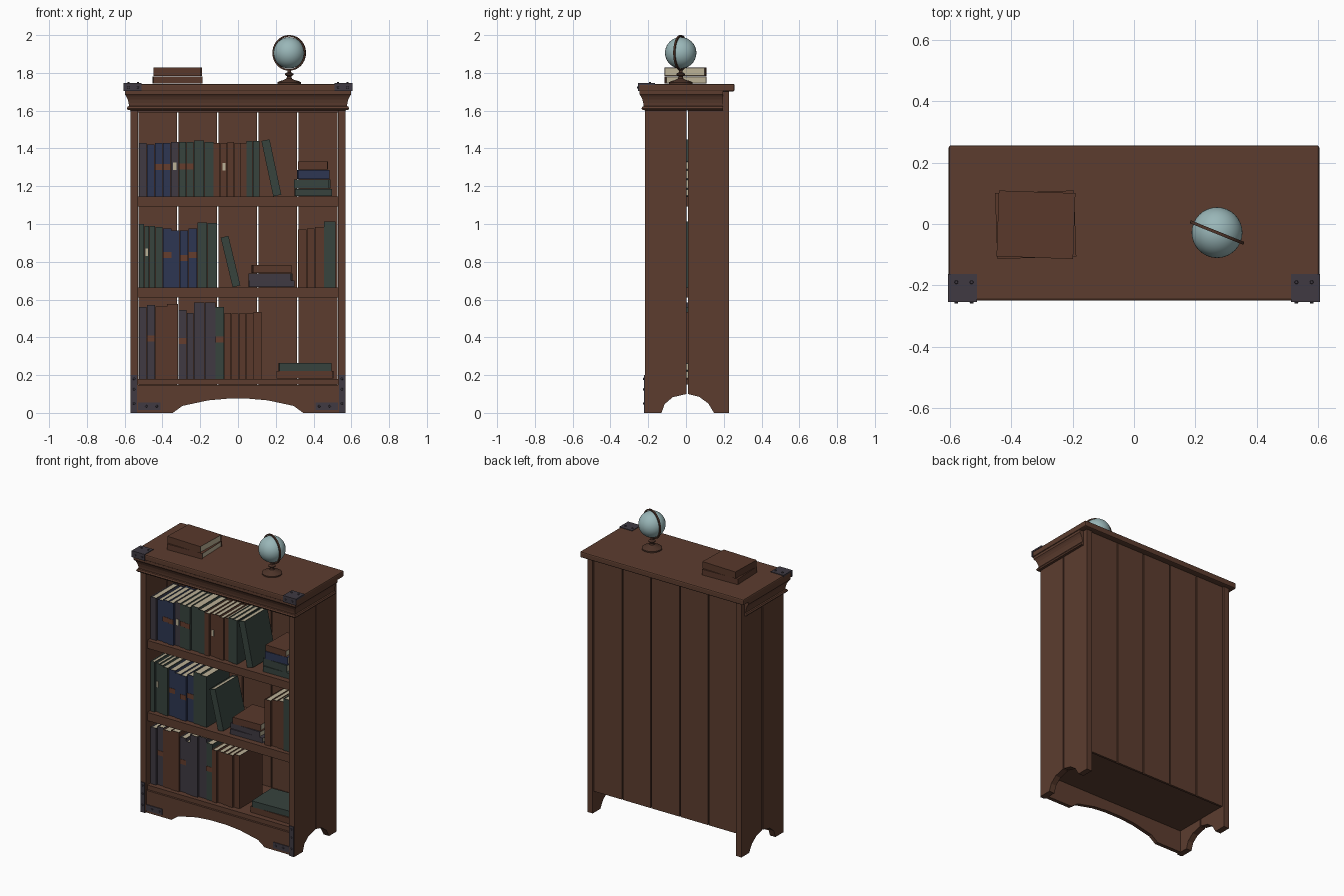
import bpy, bmesh, math
from mathutils import Matrix, Vector

if "Cube" in bpy.data.objects:
    bpy.data.objects.remove(bpy.data.objects["Cube"])


def material(name, rgb):
    m = bpy.data.materials.new(name)
    m.diffuse_color = (*rgb, 1)
    m.use_nodes = True
    m.node_tree.nodes["Principled BSDF"].inputs["Base Color"].default_value = m.diffuse_color
    return m


WOOD = material("walnut wood", (0.107, 0.046, 0.028))
DARK = material("dark turned wood", (0.075, 0.034, 0.022))
IRON = material("blackened iron", (0.050, 0.042, 0.055))
PAGE = material("page cream", (0.50, 0.44, 0.31))
GLOBE = material("globe blue", (0.32, 0.47, 0.48))
COVERS = {
    "n": material("navy cover", (0.027, 0.037, 0.085)),
    "p": material("plum cover", (0.050, 0.042, 0.055)),
    "g": material("green cover", (0.038, 0.056, 0.048)),
    "b": material("brown cover", (0.100, 0.040, 0.024)),
}
RUST = material("rust band", (0.13, 0.047, 0.026))


def finish(name, bm, *mats, bevel=0, smooth=False):
    bmesh.ops.recalc_face_normals(bm, faces=bm.faces)
    for f in bm.faces:
        f.smooth = smooth
    me = bpy.data.meshes.new(name)
    bm.to_mesh(me)
    bm.free()
    for m in mats:
        me.materials.append(m)
    ob = bpy.data.objects.new(name, me)
    bpy.context.collection.objects.link(ob)
    if bevel:
        mod = ob.modifiers.new("bevel", "BEVEL")
        mod.width, mod.segments = bevel, 2
    if smooth:
        bpy.context.view_layer.objects.active = ob
        ob.select_set(True)
        bpy.ops.object.shade_smooth_by_angle(angle=math.radians(40))
        ob.select_set(False)
    return ob


def box(name, x, y, z, mat, bevel=0, matrix=Matrix()):
    bm = bmesh.new()
    size = Matrix.Diagonal((x[1] - x[0], y[1] - y[0], z[1] - z[0], 1))
    mid = Matrix.Translation((sum(x) / 2, sum(y) / 2, sum(z) / 2))
    bmesh.ops.create_cube(bm, size=1, matrix=matrix @ mid @ size)
    return finish(name, bm, mat, bevel=bevel)


def prism(name, pts, place, depth, mat):
    """Extrude a 2D outline; place(u, v, w) maps to 3D."""
    bm = bmesh.new()
    a, b = [[bm.verts.new(place(u, v, w)) for u, v in pts] for w in depth]
    bm.faces.new(a)
    bm.faces.new(b)
    for i in range(len(pts)):
        j = (i + 1) % len(pts)
        bm.faces.new((a[i], a[j], b[j], b[i]))
    return finish(name, bm, mat)


def bolt(x, y, z, axis):
    bm = bmesh.new()
    rot = Matrix.Rotation(math.pi / 2, 4, "X") if axis == "y" else Matrix()
    bmesh.ops.create_cone(bm, cap_ends=True, segments=8, radius1=0.007, radius2=0.005,
                          depth=0.008, matrix=Matrix.Translation((x, y, z)) @ rot)
    finish("bolt", bm, IRON)


# --- side panels: two planks each, with an arched foot
front_plank = [(-0.217, 0), (-0.13, 0), (-0.113, 0.047), (-0.07, 0.083), (0.002, 0.10),
               (0.002, 1.705), (-0.217, 1.705)]
back_plank = [(0.010, 0.10), (0.07, 0.085), (0.118, 0.05), (0.148, 0), (0.228, 0),
              (0.228, 1.705), (0.010, 1.705)]
for s, side in ((-1, "left"), (1, "right")):
    for pts, nm in ((front_plank, "front"), (back_plank, "back")):
        prism(f"{side}_{nm}_side_plank", pts, lambda u, v, w: (w, u, v),
              (s * 0.53, s * 0.57), WOOD)

# --- back planks
edges = [-0.53, -0.319, -0.107, 0.105, 0.317, 0.53]
for i in range(5):
    box("back_plank", (edges[i] + 0.004, edges[i + 1] - 0.004), (0.203, 0.218), (0.145, 1.705), WOOD)

# --- shelves, rail and apron
for z0, z1 in ((0.15, 0.18), (0.61, 0.665), (1.093, 1.146)):
    box("shelf", (-0.53, 0.53), (-0.20, 0.203), (z0, z1), WOOD)
box("top_rail", (-0.53, 0.53), (-0.205, -0.18), (1.59, 1.705), WOOD)
half = [(0.345, 0), (0.295, 0.037), (0.16, 0.066), (0.06, 0.075)]
apron = [(-0.53, 0.148), (-0.53, 0)] + [(-u, v) for u, v in half] + half[::-1] + [(0.53, 0), (0.53, 0.148)]
prism("arched_apron", apron, lambda u, v, w: (u, w, v), (-0.21, -0.185), WOOD)

# --- top slab and cornice moulding swept around front and sides
box("top_slab", (-0.605, 0.605), (-0.25, 0.257), (1.702, 1.742), WOOD, bevel=0.008)
bm = bmesh.new()
profile = [(0, 1.602), (0.014, 1.604), (0.019, 1.612), (0.014, 1.621), (0.007, 1.624), (0.009, 1.64),
           (0.014, 1.66), (0.021, 1.675), (0.029, 1.686), (0.029, 1.703), (0, 1.703)]
rows = [[bm.verts.new(p) for p in ((-0.57 - d, 0.195, z), (-0.57 - d, -0.217 - d, z),
                                   (0.57 + d, -0.217 - d, z), (0.57 + d, 0.195, z))]
        for d, z in profile]
for i in range(len(rows)):
    a, b = rows[i], rows[(i + 1) % len(rows)]
    for k in range(3):
        bm.faces.new((a[k], a[k + 1], b[k + 1], b[k]))
for k in (0, 3):
    bm.faces.new([r[k] for r in rows])
finish("cornice", bm, WOOD)

# --- iron straps with bolts
for s in (-1, 1):
    def span(a, b):
        return tuple(sorted((s * a, s * b)))
    box("corner_plate_top", span(0.512, 0.607), (-0.255, -0.163), (1.735, 1.746), IRON)
    box("corner_plate_front", span(0.512, 0.607), (-0.255, -0.247), (1.703, 1.746), IRON)
    box("foot_strap_upright", span(0.535, 0.566), (-0.222, -0.214), (0.0, 0.20), IRON)
    box("foot_strap_level", span(0.41, 0.535), (-0.215, -0.208), (0.015, 0.055), IRON)
    for x in (0.53, 0.58):
        bolt(s * x, -0.19, 1.747, "z")
        bolt(s * x, -0.256, 1.723, "y")
    for z in (0.05, 0.125, 0.18):
        bolt(s * 0.55, -0.224, z, "y")
    for x in (0.43, 0.485):
        bolt(s * x, -0.217, 0.035, "y")


# --- books: covered box with a sunken page block at the head
def book(color, w, d, h, matrix, bands=(), label=0):
    bm = bmesh.new()
    bmesh.ops.create_cube(bm, size=1, matrix=Matrix.Translation((0, d / 2, h / 2))
                          @ Matrix.Diagonal((w, d, h, 1)))
    bm.faces.ensure_lookup_table()
    top = max(bm.faces, key=lambda f: f.calc_center_median().z)
    bmesh.ops.inset_individual(bm, faces=[top], thickness=0.004)
    bmesh.ops.translate(bm, verts=top.verts, vec=(0, 0, -0.006))
    top.material_index = 1
    bm.transform(matrix)
    finish("book", bm, COVERS[color], PAGE)
    for f in bands:
        box("spine_band", (-w / 2, w / 2), (-0.002, 0.001), (f * h - 0.016, f * h + 0.016), RUST, matrix=matrix)
    if label:
        box("spine_label", (-w / 4, w / 4), (-0.003, 0.001), (label * h - 0.02, label * h + 0.02),
            PAGE, matrix=matrix)


def row(z, x, items):
    """Standing books: (colour, width, top height, optional bands, optional label)."""
    for i, (c, w, top, *extra) in enumerate(items):
        y = -0.172 + 0.006 * (i * 5 % 3)
        book(c, w - 0.002, 0.24, top - z, Matrix.Translation((x + w / 2, y, z)), *extra)
        x += w


def stack(z, items, y=-0.165, depth=0.22):
    """Lying books, heads to the right: (colour, left, right, thickness, yaw)."""
    for c, x0, x1, t, yaw in items:
        mid = Vector(((x0 + x1) / 2, y + depth / 2, z + t / 2))
        m = (Matrix.Translation(mid) @ Matrix.Rotation(math.radians(yaw), 4, "Z")
             @ Matrix.Translation(((x0 - x1) / 2, -depth / 2, 0)) @ Matrix.Rotation(math.pi / 2, 4, "Y"))
        book(c, t - 0.002, depth, x1 - x0, m)
        z += t


def leaning(c, x, z, w, h, deg):
    lift = w / 2 * math.sin(math.radians(deg))
    book(c, w, 0.24, h, Matrix.Translation((x, -0.17, z + lift)) @ Matrix.Rotation(-math.radians(deg), 4, "Y"))


# upper shelf
row(1.146, -0.526, [("p", 0.043, 1.43), ("n", 0.043, 1.42), ("n", 0.042, 1.43, (0.55,)),
                    ("n", 0.042, 1.43, (0.55,)), ("p", 0.042, 1.435, (), 0.55),
                    ("g", 0.040, 1.435, (0.55,)), ("g", 0.040, 1.435, (0.55,)), ("g", 0.056, 1.442),
                    ("g", 0.048, 1.435), ("b", 0.037, 1.43), ("b", 0.037, 1.43, (), 0.55),
                    ("b", 0.037, 1.435), ("b", 0.032, 1.43), ("b", 0.032, 1.43),
                    ("g", 0.034, 1.44), ("g", 0.036, 1.44)])
leaning("g", 0.208, 1.146, 0.044, 0.30, 12)
stack(1.146, [("g", 0.30, 0.495, 0.04, 1), ("g", 0.30, 0.485, 0.05, -2),
              ("n", 0.315, 0.48, 0.052, 2), ("b", 0.32, 0.475, 0.043, -1)])
# middle shelf
row(0.665, -0.526, [("g", 0.030, 1.0), ("g", 0.027, 0.99, (), 0.57), ("g", 0.030, 0.99), ("g", 0.041, 0.985),
                    ("n", 0.046, 0.975, (0.55,)), ("n", 0.043, 0.965), ("n", 0.046, 0.965, (0.52,)),
                    ("n", 0.048, 0.975, (0.55,)), ("g", 0.053, 1.008), ("g", 0.052, 1.005)])
leaning("g", -0.008, 0.665, 0.042, 0.27, 13.5)
stack(0.665, [("p", 0.057, 0.297, 0.036, 1), ("p", 0.06, 0.285, 0.038, -2), ("b", 0.075, 0.28, 0.046, 2)])
row(0.665, 0.317, [("b", 0.046, 0.97), ("b", 0.044, 0.975), ("b", 0.048, 0.985), ("g", 0.062, 1.012)])
# lower shelf
row(0.18, -0.526, [("p", 0.042, 0.56), ("p", 0.046, 0.57, (0.55,)), ("b", 0.062, 0.563), ("b", 0.060, 0.577),
                   ("p", 0.045, 0.545, (0.55,)), ("p", 0.036, 0.53), ("p", 0.058, 0.585), ("p", 0.058, 0.585),
                   ("g", 0.046, 0.56, (0.55,)), ("b", 0.037, 0.53), ("b", 0.040, 0.525),
                   ("b", 0.040, 0.525), ("b", 0.038, 0.53), ("b", 0.043, 0.535)])
stack(0.18, [("b", 0.207, 0.505, 0.042, -1), ("g", 0.217, 0.492, 0.042, 2)])
# on top of the case
stack(1.742, [("b", -0.45, -0.192, 0.04, 2), ("b", -0.445, -0.195, 0.047, -2)], y=-0.11, depth=0.215)

# --- globe: turned stand, sphere and meridian ring
C = Vector((0.271, -0.028, 1.906))


def rings(name, loops, mat, matrix, closed, smooth=True, n=32):
    """Lathe (radius, height) points about local z."""
    bm = bmesh.new()
    vs = [[bm.verts.new((r * math.cos(k * math.tau / n), r * math.sin(k * math.tau / n), z))
           for k in range(n)] for r, z in loops]
    for i in range(len(vs) if closed else len(vs) - 1):
        a, b = vs[i], vs[(i + 1) % len(vs)]
        for k in range(n):
            j = (k + 1) % n
            bm.faces.new((a[k], a[j], b[j], b[k]))
    if not closed:
        bm.faces.new(vs[0])
        bm.faces.new(vs[-1])
    bm.transform(matrix)
    finish(name, bm, mat, smooth=smooth)


rings("globe_stand", [(0.062, 1.742), (0.062, 1.750), (0.052, 1.756), (0.03, 1.762), (0.014, 1.77),
                      (0.012, 1.782), (0.022, 1.79), (0.022, 1.796), (0.010, 1.803), (0.010, 1.816)],
      DARK, Matrix.Translation((C.x, C.y, 0)), False)
rings("meridian_ring", [(0.086, -0.005), (0.094, -0.005), (0.094, 0.005), (0.086, 0.005)], DARK,
      Matrix.Translation(C) @ Matrix.Rotation(math.radians(-22), 4, "Z")
      @ Matrix.Rotation(math.pi / 2, 4, "X"), True, n=40)
bm = bmesh.new()
bmesh.ops.create_uvsphere(bm, u_segments=32, v_segments=20, radius=0.083, matrix=Matrix.Translation(C))
finish("globe_ball", bm, GLOBE, smooth=True)
